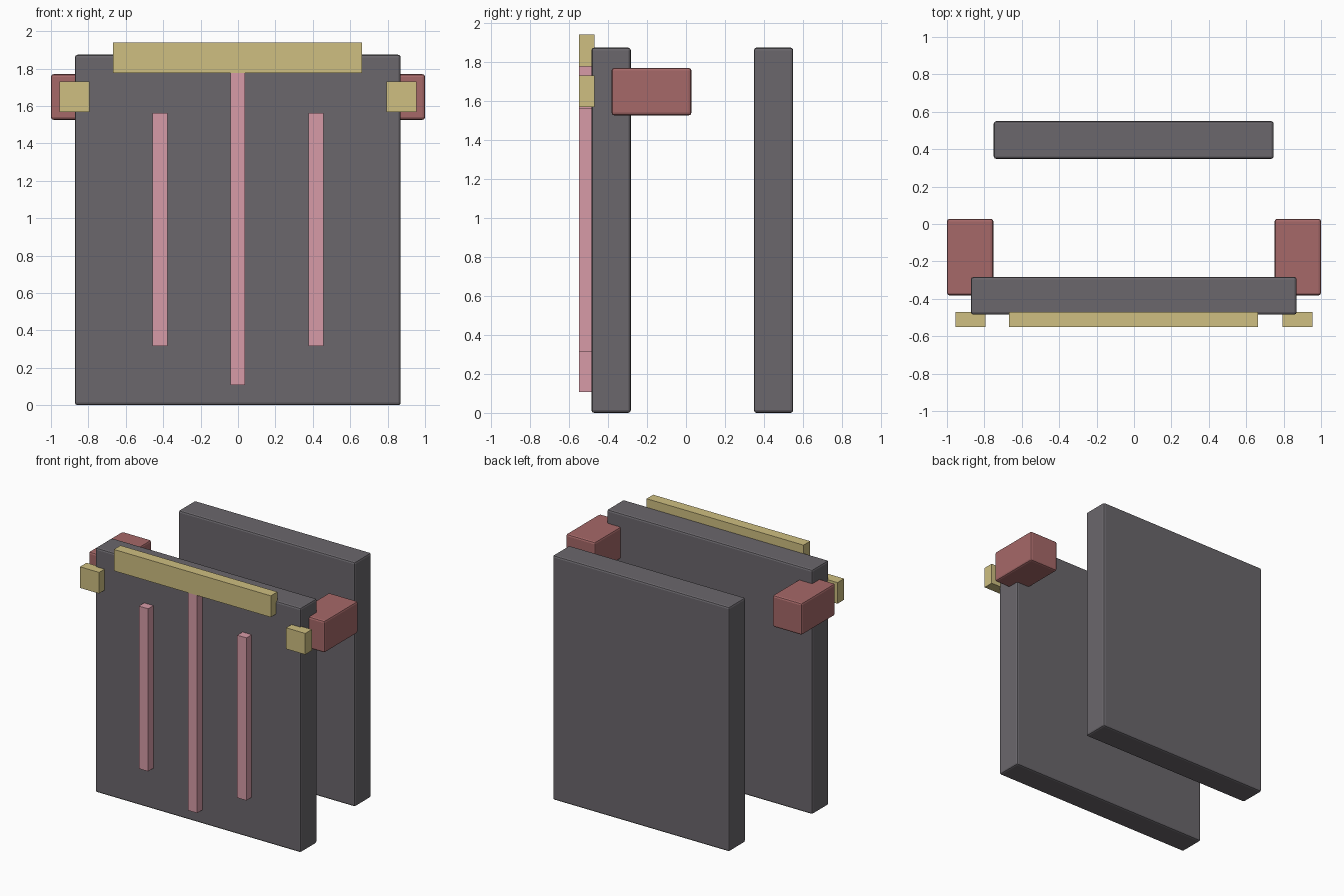
import bpy

if "Cube" in bpy.data.objects:
    bpy.data.objects.remove(bpy.data.objects["Cube"])


def material(name, color):
    m = bpy.data.materials.new(name)
    m.diffuse_color = color
    m.use_nodes = True
    m.node_tree.nodes["Principled BSDF"].inputs["Base Color"].default_value = m.diffuse_color
    return m


GREY = material("dark_grey", (0.145, 0.135, 0.15, 1))
RED = material("dull_red", (0.38, 0.14, 0.14, 1))
GOLD = material("gold", (0.62, 0.52, 0.22, 1))
PINK = material("pink", (0.68, 0.33, 0.39, 1))


def box(name, x, y, z, mat, bevel=0.0):
    """Box from (min, max) ranges on each axis, with optional rounded edges."""
    bpy.ops.mesh.primitive_cube_add(size=1, location=[sum(r) / 2 for r in (x, y, z)])
    ob = bpy.context.object
    ob.name = name
    ob.scale = [r[1] - r[0] for r in (x, y, z)]
    bpy.ops.object.transform_apply(location=False, rotation=False, scale=True)
    ob.data.materials.append(mat)
    if bevel:
        mod = ob.modifiers.new("rounded_edges", 'BEVEL')
        mod.width = bevel
        mod.segments = 2
    return ob


# Front and back hanging panels
box("front_panel", (-0.872, 0.87), (-0.485, -0.283), (0, 1.874), GREY, 0.014)
box("back_panel", (-0.75, 0.747), (0.348, 0.55), (0, 1.874), GREY, 0.014)

# Gold trim and pink stripes on the front
TRIM_Y = (-0.55, -0.47)
box("top_trim", (-0.667, 0.663), TRIM_Y, (1.776, 1.94), GOLD)
box("centre_stripe", (-0.04, 0.038), (-0.549, -0.47), (0.108, 1.776), PINK)

# Mirrored parts
for side, s in (("left", -1), ("right", 1)):
    def span(a, b):
        return tuple(sorted((s * a, s * b)))
    box(side + "_shoulder_block", span(0.752, 1.0), (-0.382, 0.028), (1.526, 1.77), RED, 0.014)
    box(side + "_clasp", span(0.793, 0.955), TRIM_Y, (1.568, 1.73), GOLD)
    box(side + "_stripe", span(0.378, 0.456), (-0.549, -0.47), (0.316, 1.562), PINK)
